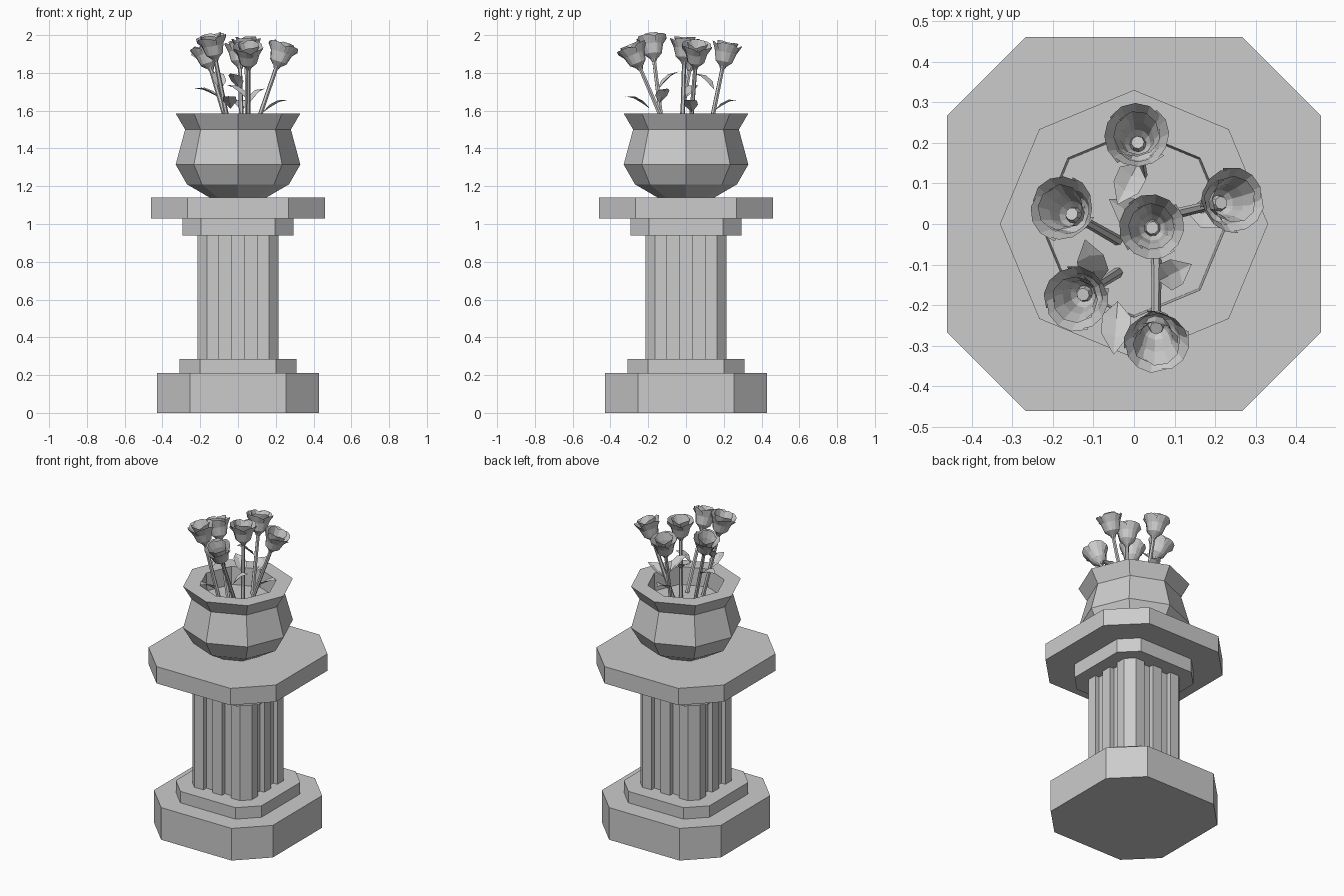
import bpy, bmesh, math, random
from mathutils import Vector, Matrix

random.seed(4)
cube = bpy.data.objects.get("Cube")
if cube:
    bpy.data.objects.remove(cube, do_unlink=True)

stone = bpy.data.materials.new("grey_stone")
stone.use_nodes = True
GREY = (0.6, 0.6, 0.6, 1)
stone.diffuse_color = GREY
stone.node_tree.nodes["Principled BSDF"].inputs["Base Color"].default_value = GREY


def finish(name, bm, recalc=True):
    if recalc:
        bmesh.ops.recalc_face_normals(bm, faces=bm.faces)
    mesh = bpy.data.meshes.new(name)
    bm.to_mesh(mesh)
    bm.free()
    mesh.materials.append(stone)
    obj = bpy.data.objects.new(name, mesh)
    bpy.context.collection.objects.link(obj)
    return obj


def prism(name, side, z0, z1):
    """Extrude an outline made of one side's points repeated four times."""
    bm = bmesh.new()
    pts = [Matrix.Rotation(-q * math.pi / 2, 3, 'Z') @ Vector((x, y, z0))
           for q in range(4) for x, y in side]
    base = bm.faces.new([bm.verts.new(p) for p in pts])
    top = bmesh.ops.extrude_face_region(bm, geom=[base])["geom"]
    bmesh.ops.translate(bm, vec=(0, 0, z1 - z0),
                        verts=[v for v in top if isinstance(v, bmesh.types.BMVert)])
    return finish(name, bm)


def slab(name, half, flat, z0, z1):
    return prism(name, [(-flat, half), (flat, half)], z0, z1)


def loft(bm, rings, cap_start=True, cap_end=True):
    rows = [[bm.verts.new(p) for p in ring] for ring in rings]
    n = len(rows[0])
    for a, b in zip(rows, rows[1:]):
        for i in range(n):
            j = (i + 1) % n
            bm.faces.new((a[i], a[j], b[j], b[i]))
    if cap_start:
        bm.faces.new(rows[0][::-1])
    if cap_end:
        bm.faces.new(rows[-1])


def circle(r, z, n):
    return [Vector((r * math.cos(i * math.tau / n), r * math.sin(i * math.tau / n), z))
            for i in range(n)]


# Pedestal
slab("plinth", 0.43, 0.255, 0, 0.21)
slab("lower_step", 0.31, 0.20, 0.21, 0.285)
slab("capital", 0.295, 0.195, 0.94, 1.03)
slab("table_top", 0.46, 0.267, 1.03, 1.14)

# Fluted column: two grooves in each side
R, G = 0.215, 0.185
half = [(0.035, R), (0.035, G), (0.1, G), (0.1, R), (0.165, R)]
prism("fluted_column", [(-x, y) for x, y in reversed(half)] + half, 0.285, 0.94)

# Pot with thick rim and inner floor
bm = bmesh.new()
profile = [(0.15, 1.14), (0.27, 1.21), (0.33, 1.315), (0.28, 1.5),
           (0.33, 1.585), (0.23, 1.585), (0.225, 1.47)]
loft(bm, [circle(r, z, 8) for r, z in profile])
finish("pot", bm)


def stem(name, a, b):
    bm = bmesh.new()
    d = b - a
    loft(bm, [circle(0.013, 0, 6), circle(0.011, d.length, 6)])
    bm.transform(Matrix.Translation(a) @ d.to_track_quat('Z', 'Y').to_matrix().to_4x4())
    finish(name, bm)


def petal_ring(bm, count, scale, turn, lift):
    """Overlapping cupped petals with an arched upper edge."""
    rows = [(0.018, 0.0), (0.045, 0.025), (0.058, 0.075), (0.08, 0.122)]
    steps, span = 4, math.tau / count * 1.16
    for k in range(count):
        grid = []
        for level, (r, z) in enumerate(rows):
            line = []
            for s in range(steps + 1):
                t = s / steps
                ang = turn + k * math.tau / count + (t - 0.5) * span
                rad = r * scale * (1 + 0.06 * (t - 0.5))
                drop = 0.02 * (2 * t - 1) ** 4 if level == 3 else 0
                line.append(bm.verts.new((rad * math.cos(ang), rad * math.sin(ang),
                                          z + lift * level / 3 - drop)))
            grid.append(line)
        for a, b in zip(grid, grid[1:]):
            for i in range(steps):
                bm.faces.new((a[i], a[i + 1], b[i + 1], b[i]))


def bloom(name, at, axis):
    bm = bmesh.new()
    turn = random.random() * math.tau
    petal_ring(bm, 4, 1.0, turn, 0)
    petal_ring(bm, 3, 0.72, turn + 0.6, 0.01)
    loft(bm, [circle(0.012, -0.015, 8), circle(0.022, 0.005, 8),
              circle(0.016, 0.03, 8)])
    bm.transform(Matrix.Translation(at) @ axis.to_track_quat('Z', 'Y').to_matrix().to_4x4())
    finish(name, bm, recalc=False)


# Flowers: stem foot, bloom base
flowers = [
    ((0.02, 0.12, 1.47), (0.01, 0.195, 1.835)),
    ((0.08, 0.02, 1.47), (0.205, 0.05, 1.835)),
    ((-0.04, -0.04, 1.47), (-0.145, 0.02, 1.825)),
    ((0.05, -0.02, 1.47), (0.045, -0.01, 1.86)),
    ((-0.04, -0.12, 1.47), (-0.12, -0.17, 1.875)),
    ((0.055, -0.09, 1.47), (0.055, -0.245, 1.83)),
]
for i, (foot, head) in enumerate(flowers, 1):
    a, b = Vector(foot), Vector(head)
    stem(f"flower_stem_{i}", a, b)
    bloom(f"flower_bloom_{i}", b, b - a)


def leaf(name, a, b):
    """Pointed leaf folded along its midrib."""
    a, b = Vector(a), Vector(b)
    d = b - a
    side = d.cross(Vector((0, 0, 1))).normalized()
    up = side.cross(d).normalized()
    bm = bmesh.new()
    mid = [bm.verts.new(a + d * t + up * h) for t, h in
           ((0, 0), (0.35, 0.006), (0.7, 0.008), (1, -0.004))]
    for s in (-1, 1):
        edge = [bm.verts.new(a + d * t + side * s * w + up * 0.018)
                for t, w in ((0.35, 0.036), (0.7, 0.034))]
        bm.faces.new((mid[0], mid[1], edge[0]))
        bm.faces.new((mid[1], mid[2], edge[1], edge[0]))
        bm.faces.new((mid[2], mid[3], edge[1]))
    finish(name, bm)


# Leaves: base, tip
leaves = [
    ((-0.10, 0.0, 1.67), (-0.23, 0.03, 1.72)),
    ((0.06, -0.14, 1.64), (0.14, -0.10, 1.72)),
    ((0.13, 0.03, 1.59), (0.26, 0.02, 1.66)),
    ((0.02, 0.15, 1.60), (0.02, 0.27, 1.66)),
    ((-0.04, -0.19, 1.61), (-0.05, -0.32, 1.68)),
    ((-0.09, -0.15, 1.71), (-0.12, -0.04, 1.81)),
    ((0.01, 0.15, 1.71), (-0.04, 0.05, 1.80)),
    ((0.05, -0.01, 1.66), (-0.06, 0.06, 1.74)),
]
for i, (a, b) in enumerate(leaves, 1):
    leaf(f"leaf_{i}", a, b)
